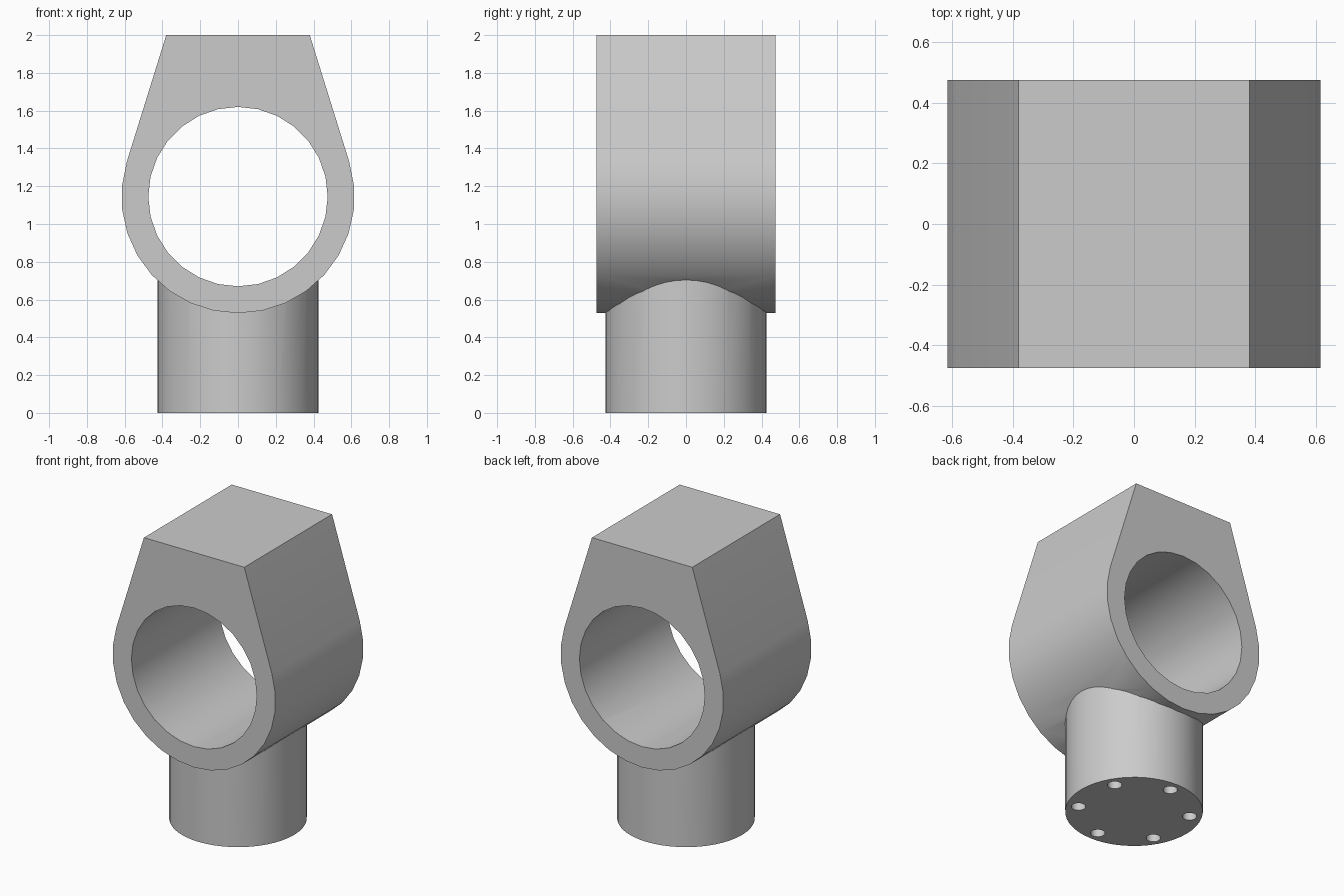
import bpy, bmesh
from math import sin, cos, pi, radians
from mathutils import Matrix

if "Cube" in bpy.data.objects:
    bpy.data.objects.remove(bpy.data.objects["Cube"], do_unlink=True)

AXIS_Z = 1.145      # height of the bore axis
OUTER, BORE = 0.617, 0.475
HALF_DEPTH = 0.475
STEM_R = 0.427

grey = bpy.data.materials.new("plain grey")
grey.use_nodes = True
grey.diffuse_color = (0.6, 0.6, 0.6, 1)
grey.node_tree.nodes["Principled BSDF"].inputs["Base Color"].default_value = (0.6, 0.6, 0.6, 1)


def finish(name, bm):
    bmesh.ops.recalc_face_normals(bm, faces=bm.faces)
    mesh = bpy.data.meshes.new(name)
    bm.to_mesh(mesh)
    bm.free()
    mesh.materials.append(grey)
    ob = bpy.data.objects.new(name, mesh)
    bpy.context.collection.objects.link(ob)
    return ob


def cylinder(name, radius, height, sides, matrix):
    bm = bmesh.new()
    bmesh.ops.create_cone(bm, cap_ends=True, segments=sides, radius1=radius,
                          radius2=radius, depth=height, matrix=matrix)
    return finish(name, bm)


def combine(ob, other, operation):
    mod = ob.modifiers.new(operation, 'BOOLEAN')
    mod.operation, mod.object, mod.solver = operation, other, 'EXACT'
    bpy.context.view_layer.objects.active = ob
    bpy.ops.object.modifier_apply(modifier=mod.name)
    bpy.data.objects.remove(other, do_unlink=True)


# Collar: round underside running tangentially into a narrower flat top
bm = bmesh.new()
steps, tangent = 18, radians(17.3)
outline = [(-0.38, 2.0), (0.38, 2.0)]
for i in range(steps + 1):
    a = tangent - (pi + 2 * tangent) * i / steps
    outline.append((OUTER * cos(a), AXIS_Z + OUTER * sin(a)))
face = bm.faces.new([bm.verts.new((x, -HALF_DEPTH, z)) for x, z in outline])
new = bmesh.ops.extrude_face_region(bm, geom=[face])["geom"]
bmesh.ops.translate(bm, vec=(0, 2 * HALF_DEPTH, 0),
                    verts=[v for v in new if isinstance(v, bmesh.types.BMVert)])
collar = finish("collar_on_stem", bm)

# Round stem joined to the underside
stem = cylinder("stem", STEM_R, 0.95, 48, Matrix.Translation((0, 0, 0.475)))
combine(collar, stem, 'UNION')

# Bore from front to back
bore = cylinder("bore", BORE, 2, 28,
                Matrix.Translation((0, 0, AXIS_Z)) @ Matrix.Rotation(pi / 2, 4, 'X'))
combine(collar, bore, 'DIFFERENCE')

# Ring of six bolt holes in the base
for k in range(6):
    a = radians(30 + 60 * k)
    hole = cylinder("bolt_hole", 0.045, 0.6, 16,
                    Matrix.Translation((0.35 * cos(a), 0.35 * sin(a), 0)))
    combine(collar, hole, 'DIFFERENCE')

bpy.ops.object.select_all(action='DESELECT')
collar.select_set(True)
bpy.context.view_layer.objects.active = collar
bpy.ops.object.shade_smooth_by_angle(angle=radians(30))
